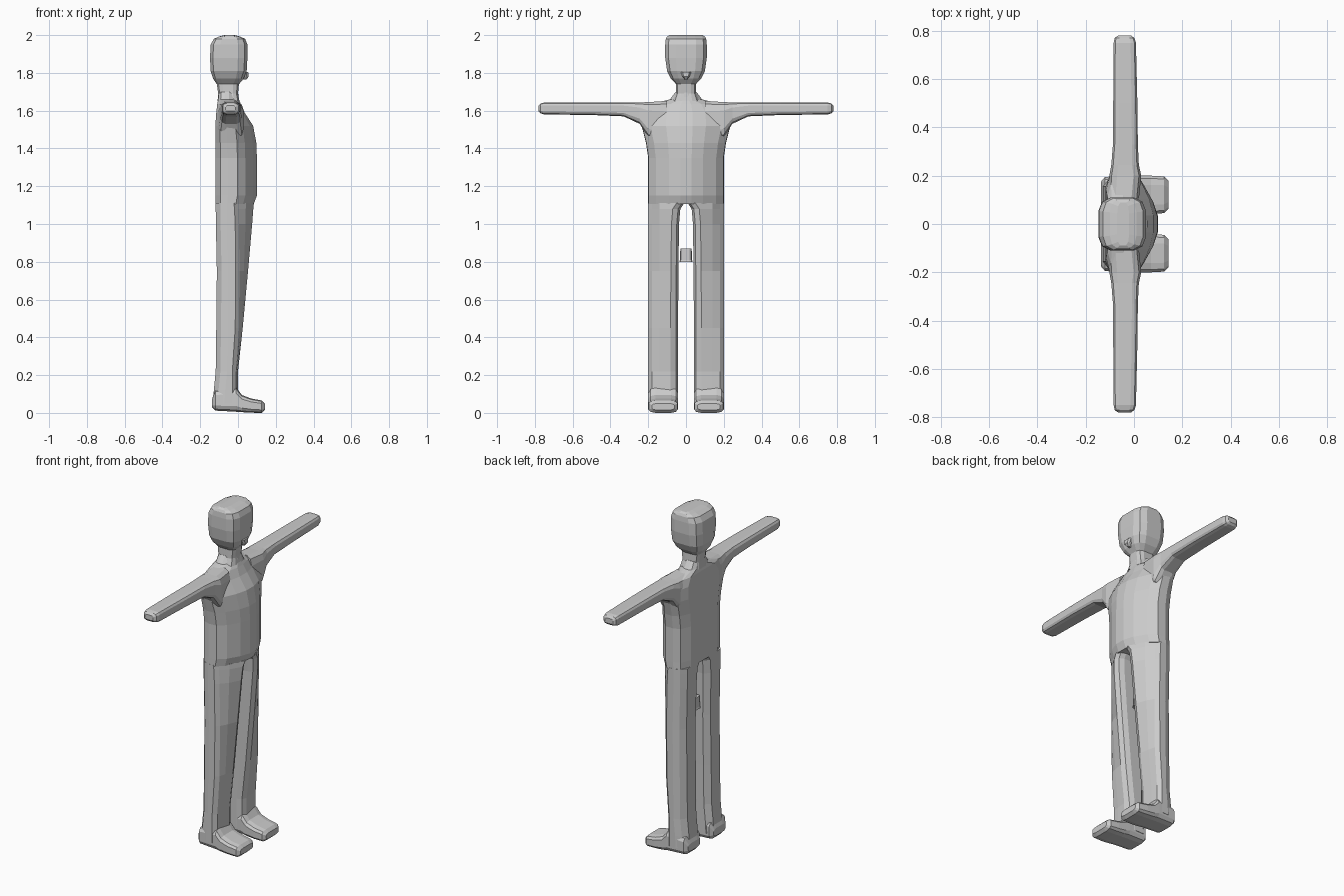
import bpy, bmesh, math


def rounded(a0, a1, b0, b1, n=12, power=0.5):
    """Rounded-box outline filling the rectangle a0..a1 by b0..b1."""
    pts = []
    k = math.cos(math.pi / n) ** power
    for i in range(n):
        t = 2 * math.pi * (i + 0.5) / n
        u = math.copysign(abs(math.cos(t)) ** power, math.cos(t)) / k
        v = math.copysign(abs(math.sin(t)) ** power, math.sin(t)) / k
        pts.append(((a0 + a1) / 2 + u * (a1 - a0) / 2,
                    (b0 + b1) / 2 + v * (b1 - b0) / 2))
    return pts


def loft(name, rings, mirror=False):
    """Skin a list of equal-length 3D rings, capping both ends."""
    bm = bmesh.new()
    loops = [[bm.verts.new(p) for p in ring] for ring in rings]
    n = len(loops[0])
    for lo, hi in zip(loops, loops[1:]):
        for i in range(n):
            j = (i + 1) % n
            bm.faces.new((lo[i], lo[j], hi[j], hi[i]))
    bm.faces.new(loops[0])
    bm.faces.new(loops[-1])
    bmesh.ops.recalc_face_normals(bm, faces=bm.faces)
    me = bpy.data.meshes.new(name)
    bm.to_mesh(me)
    bm.free()
    ob = bpy.data.objects.new(name, me)
    bpy.context.collection.objects.link(ob)
    if mirror:
        m = ob.modifiers.new("mirror", 'MIRROR')
        m.use_axis = (False, True, False)
    return ob


# Torso: flat back, bulging front (z, back x, front x, half width)
def torso_ring(z, xb, xf, w):
    d = xf - xb
    half = [(xb, 0.62), (xb + 0.12 * d, 0.92), (xb + 0.3 * d, 1.0),
            (xb + 0.53 * d, 0.99), (xb + 0.72 * d, 0.8),
            (xb + 0.91 * d, 0.45), (xf, 0.15)]
    full = half + [(x, -y) for x, y in reversed(half)]
    return [(x, y * w, z) for x, y in full]


loft("torso", [torso_ring(*r) for r in [
    (1.105, -0.118, 0.083, 0.2), (1.15, -0.12, 0.10, 0.2),
    (1.35, -0.12, 0.10, 0.2), (1.43, -0.12, 0.097, 0.212),
    (1.52, -0.12, 0.08, 0.235), (1.59, -0.115, 0.035, 0.23),
    (1.635, -0.11, 0.015, 0.18), (1.66, -0.105, 0.005, 0.085),
    (1.70, -0.10, 0.0, 0.055)]])


# Legs: front is deepest on the inner side (z, back x, front x, slope, inner y)
def leg_ring(z, xb, xf, s, yi):
    yo = 0.2
    pts = [(xb, yi + 0.03), (xb, yo - 0.045), (xb + 0.025, yo - 0.013),
           (xb + 0.06, yo), (xf - s - 0.02, yo), (xf - s, yo - 0.02),
           (xf - s * 0.5, yo - 0.06), (xf, yi + 0.04),
           (xf - 0.012, yi + 0.012), (xf - 0.04, yi), (xb + 0.03, yi)]
    return [(x, y, z) for x, y in pts]


loft("leg", [leg_ring(*r) for r in [
    (0.05, -0.132, 0.0, 0.01, 0.042), (0.12, -0.128, 0.0, 0.01, 0.042),
    (0.22, -0.118, 0.0, 0.01, 0.042), (0.45, -0.115, 0.025, 0.02, 0.042),
    (0.75, -0.112, 0.053, 0.045, 0.040), (1.0, -0.117, 0.075, 0.07, 0.037),
    (1.08, -0.118, 0.081, 0.08, 0.03), (1.11, -0.118, 0.084, 0.085, 0.01)]],
    mirror=True)

# Feet, lofted heel to toe (x, inner y, outer y, bottom z, top z)
loft("foot", [[(x, y, z) for y, z in rounded(*r)] for x, *r in [
    (-0.137, 0.065, 0.175, 0.03, 0.075), (-0.12, 0.046, 0.195, 0.012, 0.12),
    (-0.01, 0.042, 0.2, 0.006, 0.135), (0.02, 0.042, 0.2, 0.004, 0.095),
    (0.07, 0.042, 0.2, 0.001, 0.076), (0.125, 0.045, 0.197, 0.0, 0.066),
    (0.142, 0.062, 0.18, 0.015, 0.05)]], mirror=True)

# Arms, lofted shoulder to hand (y, back x, front x, bottom z, top z)
loft("arm", [[(x, y, z) for x, z in rounded(*r)] for y, *r in [
    (0.10, -0.108, 0.02, 1.42, 1.652), (0.20, -0.102, 0.03, 1.46, 1.645),
    (0.245, -0.094, 0.02, 1.53, 1.644), (0.33, -0.087, 0.016, 1.57, 1.644),
    (0.50, -0.086, 0.014, 1.577, 1.644), (0.75, -0.084, 0.008, 1.58, 1.643),
    (0.77, -0.08, 0.002, 1.586, 1.638), (0.78, -0.066, -0.012, 1.597, 1.627)]],
    mirror=True)

# Neck and head (z, back x, front x, half width)
loft("head", [[(x, y, z) for x, y in rounded(xb, xf, -w, w, power=0.55)]
              for z, xb, xf, w in [
    (1.65, -0.108, 0.008, 0.07), (1.69, -0.105, 0.0, 0.054),
    (1.74, -0.112, 0.005, 0.052), (1.77, -0.132, 0.03, 0.08),
    (1.81, -0.145, 0.046, 0.1), (1.88, -0.148, 0.05, 0.11),
    (1.95, -0.145, 0.05, 0.11), (1.98, -0.128, 0.038, 0.107),
    (1.993, -0.1, 0.01, 0.1), (2.0, -0.07, -0.02, 0.088)]])

# Small pointed chin
loft("chin", [[(x, y, z) for x, y in rounded(0.0, xf, -w, w, n=8)]
              for z, xf, w in [(1.765, 0.045, 0.006), (1.78, 0.056, 0.018),
                               (1.805, 0.054, 0.028)]])

# Small loose peg between the legs
loft("peg", [[(x, y, z) for x, y in rounded(-0.045 - r, -0.045 + r, -r, r)]
             for z, r in [(0.80, 0.035), (0.81, 0.032), (0.87, 0.03)]])
